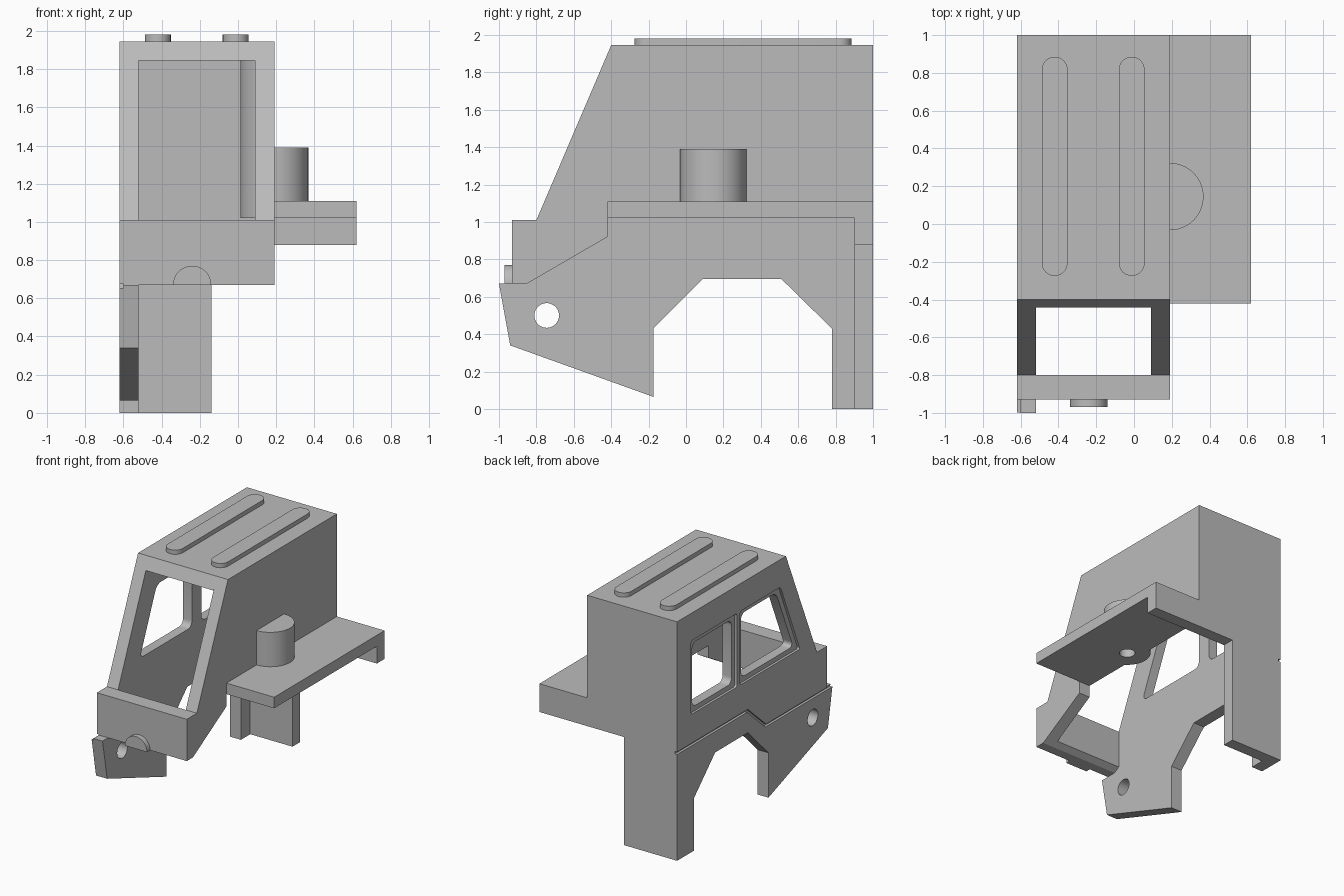
import bpy, bmesh, math
from mathutils import Vector

if "Cube" in bpy.data.objects:
    bpy.data.objects.remove(bpy.data.objects["Cube"])

grey = bpy.data.materials.new("plain grey")
grey.use_nodes = True
grey.diffuse_color = (0.5, 0.5, 0.5, 1)
grey.node_tree.nodes["Principled BSDF"].inputs["Base Color"].default_value = (0.5, 0.5, 0.5, 1)


def prism(name, axis, points, start, end, rounding=0):
    """Extrude a 2D outline along an axis; outlines are (y,z), (x,z) or (x,y)."""
    place = {"x": lambda a, b, d: (d, a, b),
             "y": lambda a, b, d: (a, d, b),
             "z": lambda a, b, d: (a, b, d)}[axis]
    bm = bmesh.new()
    face = bm.faces.new([bm.verts.new(place(a, b, start)) for a, b in points])
    side = bmesh.ops.extrude_face_region(bm, geom=[face])["geom"]
    moved = [v for v in side if isinstance(v, bmesh.types.BMVert)]
    bmesh.ops.translate(bm, verts=moved, vec=Vector(place(0, 0, end - start)))
    if rounding:
        index = "xyz".index(axis)
        long_edges = [e for e in bm.edges
                      if abs(e.verts[0].co[index] - e.verts[1].co[index]) > 1e-5]
        bmesh.ops.bevel(bm, geom=long_edges, offset=rounding, segments=5,
                        profile=0.5, affect="EDGES")
    bmesh.ops.recalc_face_normals(bm, faces=bm.faces)
    mesh = bpy.data.meshes.new(name)
    bm.to_mesh(mesh)
    bm.free()
    mesh.materials.append(grey)
    obj = bpy.data.objects.new(name, mesh)
    bpy.context.collection.objects.link(obj)
    return obj


def arc(cx, cy, radius, first=0, last=360, steps=40):
    count = steps if last - first == 360 else steps + 1
    angles = [math.radians(first + (last - first) * i / steps) for i in range(count)]
    return [(cx + radius * math.cos(t), cy + radius * math.sin(t)) for t in angles]


def box_outline(a0, a1, b0, b1):
    return [(a0, b0), (a1, b0), (a1, b1), (a0, b1)]


def cut(targets, cutters):
    for target in targets:
        for cutter in cutters:
            mod = target.modifiers.new("cut", "BOOLEAN")
            mod.operation = "DIFFERENCE"
            mod.solver = "EXACT"
            mod.object = cutter
        graph = bpy.context.evaluated_depsgraph_get()
        mesh = bpy.data.meshes.new_from_object(target.evaluated_get(graph))
        target.modifiers.clear()
        target.data = mesh
    for cutter in cutters:
        bpy.data.objects.remove(cutter)


# Main dimensions: wall faces, shelf levels
OUT_R, IN_R, IN_L, OUT_L = -0.62, -0.52, 0.09, 0.19
SHELF_LOW, SHELF_TOP, ROOF_LOW, ROOF_TOP = 1.02, 1.11, 1.845, 1.945
cab_front = [(1, ROOF_TOP), (-0.4, ROOF_TOP), (-0.8, 1.01), (-0.93, 1.01), (-0.93, 0.67)]

# Window side wall with wheel arch
window_wall = prism("window_side_wall", "x", cab_front + [
    (-1, 0.67), (-0.94, 0.34), (-0.175, 0.065), (-0.175, 0.43), (0.09, 0.695),
    (0.51, 0.695), (0.78, 0.43), (0.78, 0), (1, 0)], OUT_R, IN_R)

# Windows with shallow frames, trim groove and lamp hole
rear_frame = box_outline(0.23, 0.82, 1.12, 1.72)
rear_open = box_outline(0.27, 0.78, 1.16, 1.68)
front_frame = [(0.19, 1.12), (0.19, 1.72), (-0.33, 1.72), (-0.58, 1.12)]
front_open = [(0.15, 1.16), (0.15, 1.68), (-0.3, 1.68), (-0.52, 1.16)]
groove = [(1.1, 0.865), (0.1, 0.865), (-0.135, 0.655), (-1.1, 0.655),
          (-1.1, 0.675), (-0.145, 0.675), (0.09, 0.885), (1.1, 0.885)]
skin = OUT_R + 0.02
cut([window_wall], [
    prism("rear_frame_cutter", "x", rear_frame, -0.7, skin, 0.02),
    prism("front_frame_cutter", "x", front_frame, -0.7, skin, 0.02),
    prism("rear_window_cutter", "x", rear_open, -0.7, -0.4, 0.05),
    prism("front_window_cutter", "x", front_open, -0.7, -0.4, 0.05),
    prism("groove_cutter", "x", groove, -0.7, skin),
    prism("lamp_hole_cutter", "x", arc(-0.745, 0.5, 0.066), -0.7, -0.4)])

# Shelf side wall
shelf_wall = prism("shelf_side_wall", "x", cab_front + [
    (-0.85, 0.67), (-0.42, 0.92), (-0.42, SHELF_LOW), (1, SHELF_LOW)], IN_L, OUT_L)

# Roof, nose panel and back panel between the walls
prism("roof", "x", [(-0.4, ROOF_TOP), (1, ROOF_TOP), (1, ROOF_LOW), (-0.443, ROOF_LOW)],
      IN_R, IN_L)
prism("nose_panel", "x", [(-0.93, 0.67), (-0.85, 0.67), (-0.8, 0.7), (-0.8, 1.01),
                          (-0.93, 1.01)], IN_R, IN_L)
prism("back_panel", "y", [
    (IN_R, 0), (-0.14, 0), (-0.14, 0.88), (0.62, 0.88), (0.62, SHELF_LOW),
    (IN_L, SHELF_LOW), (IN_L, ROOF_LOW), (IN_R, ROOF_LOW)], 0.9, 1)

# Side shelf and the post that passes through the wall
shelf = prism("side_shelf", "z", box_outline(OUT_L, 0.62, -0.42, 1), SHELF_LOW, SHELF_TOP)
outer_post = prism("outer_post", "z", arc(OUT_L, 0.145, 0.178, -90, 90), SHELF_TOP, 1.39)
tilt = math.degrees(math.acos((OUT_L - IN_L) / 0.178))
inner_post = prism("inner_post", "z", arc(OUT_L, 0.145, 0.178, 180 - tilt, 180 + tilt),
                   SHELF_LOW, ROOF_LOW)
cut([shelf_wall, shelf, outer_post],
    [prism("peg_hole_cutter", "z", arc(OUT_L, 0.145, 0.06), 0.9, 1.3)])

# Half round badge on the nose
prism("nose_half_disc", "y", arc(-0.24, 0.67, 0.1, 0, 180), -0.97, -0.93)

# Roof ribs with round ends
for name, x in (("right_roof_rib", -0.42), ("left_roof_rib", -0.012)):
    outline = arc(x, 0.817, 0.068, 0, 180, 16) + arc(x, -0.207, 0.068, 180, 360, 16)
    prism(name, "z", outline, ROOF_TOP, 1.98)

# Smooth round surfaces, keep edges sharp
bpy.ops.object.select_all(action="DESELECT")
for obj in bpy.context.collection.objects:
    if obj.type == "MESH" and grey.name in obj.data.materials:
        obj.select_set(True)
        bpy.context.view_layer.objects.active = obj
bpy.ops.object.shade_smooth_by_angle(angle=math.radians(30))
